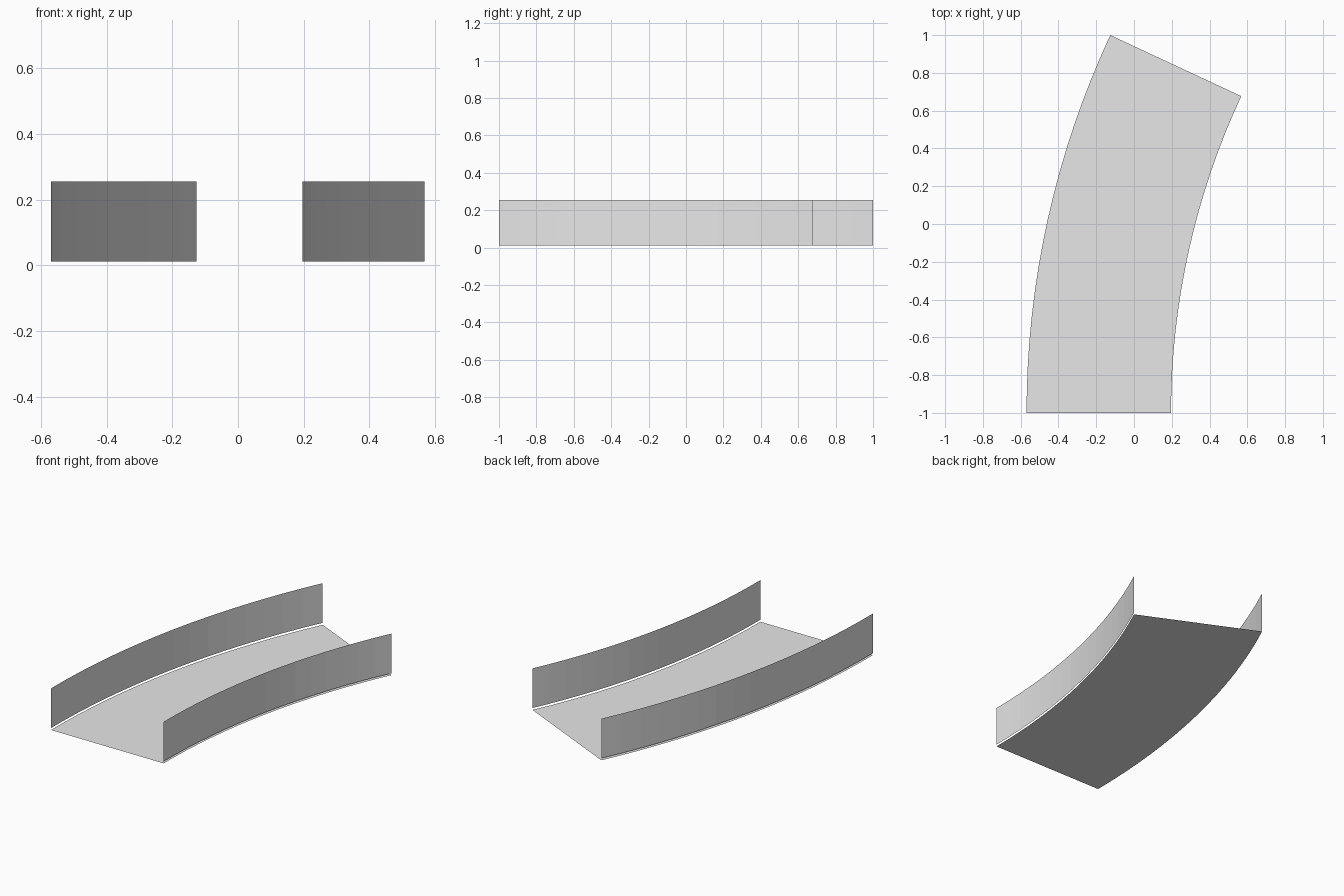
import bpy
import bmesh
import math
from mathutils import Vector

cube = bpy.data.objects.get("Cube")
if cube:
    bpy.data.objects.remove(cube, do_unlink=True)

SEGMENTS = 16
SWEEP = math.radians(25)
OUTER_R = 2 / math.sin(SWEEP)
WIDTH = 0.765
INNER_R = OUTER_R - WIDTH
CENTRE = Vector((OUTER_R - 0.569, -1, 0))
WALL_BOTTOM, WALL_TOP = 0.012, 0.255

grey = bpy.data.materials.new("light_grey")
grey.use_nodes = True
colour = (0.8, 0.8, 0.8, 1)
grey.diffuse_color = colour
grey.node_tree.nodes["Principled BSDF"].inputs["Base Color"].default_value = colour


def swept_sheet(name, start, end):
    """Sweep the line between two (radius, height) points around the bend."""
    bm = bmesh.new()
    rows = []
    for i in range(SEGMENTS + 1):
        a = SWEEP * i / SEGMENTS
        rows.append([bm.verts.new(CENTRE + Vector((-r * math.cos(a), r * math.sin(a), z)))
                     for r, z in (start, end)])
    for (a, b), (c, d) in zip(rows, rows[1:]):
        bm.faces.new((a, b, d, c))
    mesh = bpy.data.meshes.new(name)
    bm.to_mesh(mesh)
    bm.free()
    mesh.materials.append(grey)
    obj = bpy.data.objects.new(name, mesh)
    bpy.context.collection.objects.link(obj)
    return obj


# Curved floor
swept_sheet("floor", (OUTER_R, 0), (INNER_R, 0))

# Thin side walls, raised just above the floor; both faces point outwards
swept_sheet("outer_wall", (OUTER_R, WALL_TOP), (OUTER_R, WALL_BOTTOM))
swept_sheet("inner_wall", (INNER_R, WALL_BOTTOM), (INNER_R, WALL_TOP))
